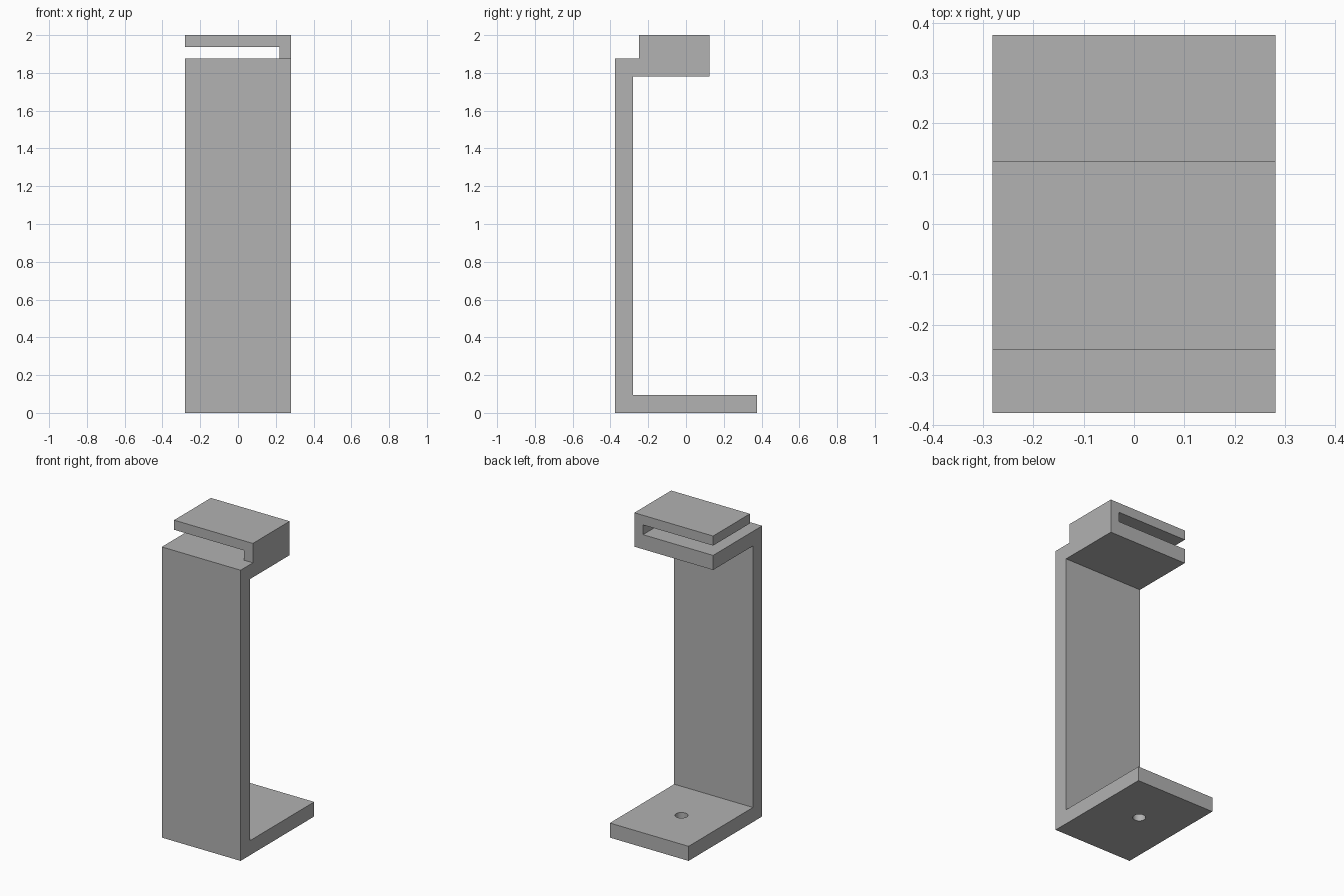
import bpy
import bmesh
from mathutils import Vector

cube = bpy.data.objects.get("Cube")
if cube:
    bpy.data.objects.remove(cube, do_unlink=True)

# Dimensions
HALF_W, FRONT, BACK = 0.281, -0.375, 0.375
THICK = 0.094
HEAD_FRONT, HEAD_BACK = -0.25, 0.125
ARM_BOTTOM, ARM_TOP, SLOT_TOP, TOP = 1.781, 1.875, 1.938, 2.0
WEB = 0.219

grey = bpy.data.materials.new("plain grey")
grey.use_nodes = True
colour = (0.445, 0.445, 0.445, 1)
grey.diffuse_color = colour
grey.node_tree.nodes["Principled BSDF"].inputs["Base Color"].default_value = colour


def extrude_profile(name, points, offset):
    """Solid made by sweeping a closed outline along an offset."""
    bm = bmesh.new()
    face = bm.faces.new([bm.verts.new(p) for p in points])
    swept = bmesh.ops.extrude_face_region(bm, geom=[face], use_keep_orig=True)
    moved = [g for g in swept["geom"] if isinstance(g, bmesh.types.BMVert)]
    bmesh.ops.translate(bm, verts=moved, vec=Vector(offset))
    bmesh.ops.recalc_face_normals(bm, faces=bm.faces[:])
    mesh = bpy.data.meshes.new(name)
    bm.to_mesh(mesh)
    bm.free()
    mesh.materials.append(grey)
    obj = bpy.data.objects.new(name, mesh)
    bpy.context.collection.objects.link(obj)
    return obj


def combine(target, other, operation):
    """Apply an exact boolean and discard the second solid."""
    mod = target.modifiers.new(operation.lower(), "BOOLEAN")
    mod.operation, mod.solver, mod.object = operation, "EXACT", other
    bpy.context.view_layer.objects.active = target
    bpy.ops.object.modifier_apply(modifier=mod.name)
    bpy.data.objects.remove(other, do_unlink=True)


# Base, upright and arm as one side profile
inner = FRONT + THICK
side = [(FRONT, 0), (BACK, 0), (BACK, THICK), (inner, THICK),
        (inner, ARM_BOTTOM), (HEAD_BACK, ARM_BOTTOM),
        (HEAD_BACK, ARM_TOP), (FRONT, ARM_TOP)]
bracket = extrude_profile("bracket", [(-HALF_W, y, z) for y, z in side],
                          (2 * HALF_W, 0, 0))

# Upper clip plate with its web on one side, leaving an open slot
clip_outline = [(HALF_W, ARM_TOP), (HALF_W, TOP), (-HALF_W, TOP),
                (-HALF_W, SLOT_TOP), (WEB, SLOT_TOP), (WEB, ARM_TOP)]
clip = extrude_profile("clip", [(x, HEAD_FRONT, z) for x, z in clip_outline],
                       (0, HEAD_BACK - HEAD_FRONT, 0))
combine(bracket, clip, "UNION")

# Screw hole through the base
bpy.ops.mesh.primitive_cylinder_add(vertices=32, radius=0.038, depth=0.3,
                                    location=(0, (inner + BACK) / 2, 0))
drill = bpy.context.object
drill.name = "hole_cutter"
drill.hide_render = True
drill.data.materials.append(grey)
combine(bracket, drill, "DIFFERENCE")

# Smooth only the hole wall
bpy.ops.object.select_all(action="DESELECT")
bracket.select_set(True)
bpy.context.view_layer.objects.active = bracket
bpy.ops.object.shade_smooth_by_angle()
